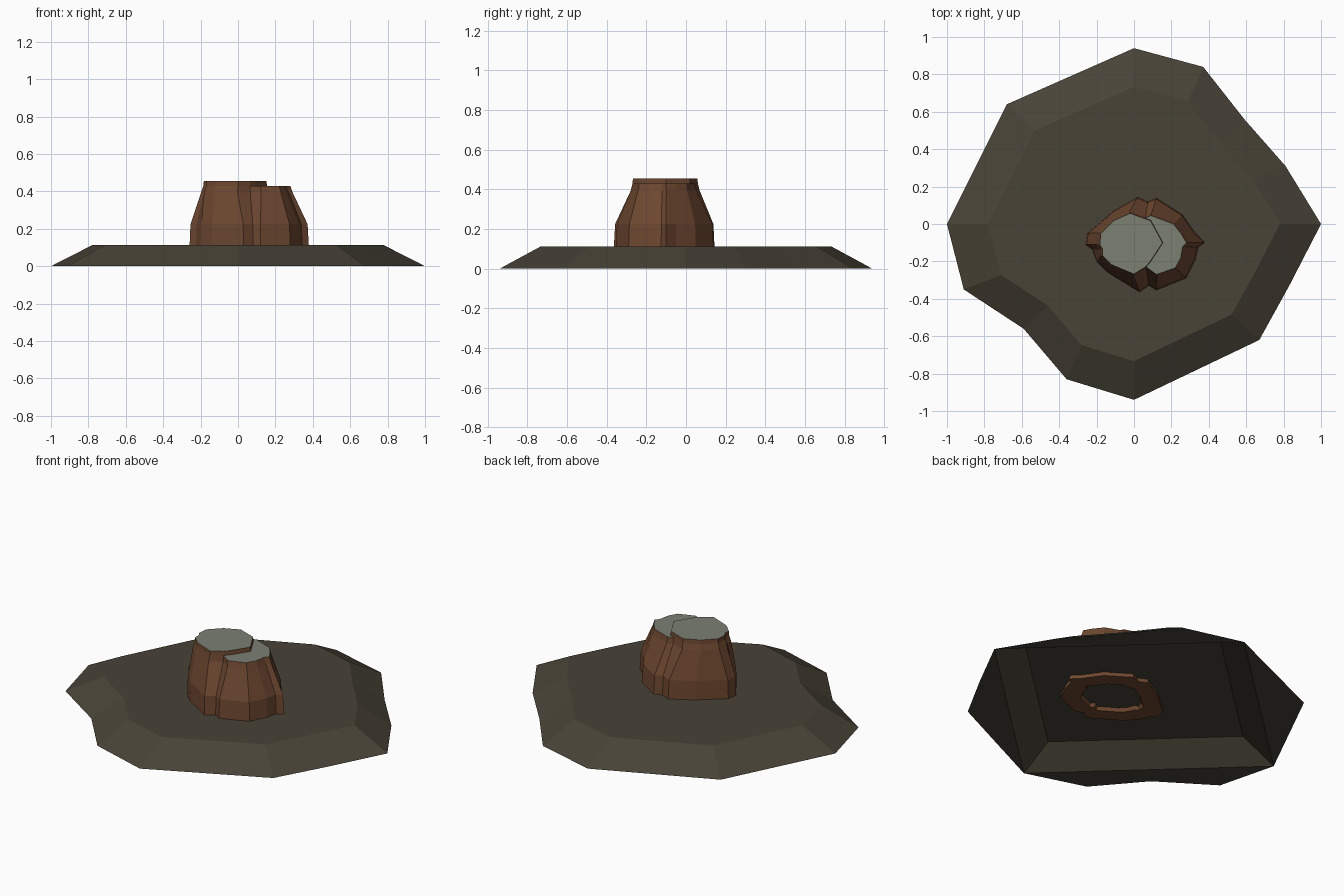
import bpy
import bmesh
from mathutils import Vector

cube = bpy.data.objects.get("Cube")
if cube:
    bpy.data.objects.remove(cube, do_unlink=True)


def material(name, rgb):
    mat = bpy.data.materials.new(name)
    mat.use_nodes = True
    color = (*rgb, 1)
    mat.diffuse_color = color
    shader = mat.node_tree.nodes["Principled BSDF"]
    shader.inputs["Base Color"].default_value = color
    shader.inputs["Roughness"].default_value = 0.9
    return mat


SOIL = material("dark soil", (0.066, 0.056, 0.038))
BARK = material("brown bark", (0.155, 0.064, 0.030))
WOOD = material("grey cut wood", (0.20, 0.215, 0.17))


def ring(bm, outline, z):
    return [bm.verts.new((x, y, z)) for x, y in outline]


def bridge(bm, lower, upper):
    """Join two rings of equal length with quads."""
    count = len(lower)
    for i in range(count):
        j = (i + 1) % count
        bm.faces.new((lower[i], lower[j], upper[j], upper[i]))


def scaled(outline, factor, center=None):
    """Scale an outline about a centre, by default its own average."""
    if center is None:
        center = sum((Vector(p) for p in outline), Vector((0, 0))) / len(outline)
    center = Vector(center)
    return [tuple(center + (Vector(p) - center) * factor) for p in outline]


def blend(a, b, t):
    return [tuple(Vector(p).lerp(Vector(q), t)) for p, q in zip(a, b)]


def finish(name, bm, materials):
    bmesh.ops.recalc_face_normals(bm, faces=bm.faces[:])
    mesh = bpy.data.meshes.new(name)
    bm.to_mesh(mesh)
    bm.free()
    for mat in materials:
        mesh.materials.append(mat)
    obj = bpy.data.objects.new(name, mesh)
    bpy.context.collection.objects.link(obj)
    return obj


# Ground mound: irregular bevelled slab with a four-sided hollow underneath
ground_outline = [
    (-1, 0), (-0.68, 0.64), (0, 0.94), (0.37, 0.84), (0.59, 0.56),
    (0.81, 0.31), (1, 0), (0.83, -0.33), (0.67, -0.62), (0, -0.94),
    (-0.36, -0.83), (-0.59, -0.56), (-0.91, -0.35)]
bm = bmesh.new()
foot = ring(bm, ground_outline, 0)
plateau = ring(bm, scaled(ground_outline, 0.78, (0, 0)), 0.112)
bridge(bm, foot, plateau)
bm.faces.new(plateau)

corners = (0, 2, 6, 9)
hollow = ring(bm, scaled([ground_outline[i] for i in corners], 0.78, (0, 0)), 0.108)
bridge(bm, [foot[i] for i in corners], hollow)
bm.faces.new(hollow)
closed = foot + foot[:1]
for start, end in zip(corners, corners[1:] + (len(foot),)):
    bm.faces.new(closed[start:end + 1])
finish("ground_mound", bm, [SOIL])

# Stump outlines, with narrow clefts in the bark
root_outline = [
    (-0.26, -0.11), (-0.25, -0.05), (-0.11, 0.07), (0.02, 0.145),
    (0.075, 0.12), (0.12, 0.14), (0.26, 0.05), (0.33, -0.05),
    (0.38, -0.10), (0.345, -0.125), (0.33, -0.19), (0.28, -0.29),
    (0.12, -0.355), (0.08, -0.33), (0.03, -0.365), (-0.14, -0.26),
    (-0.20, -0.20), (-0.225, -0.135)]
cut_outline = [
    (-0.185, -0.11), (-0.18, -0.05), (-0.11, 0.02), (-0.02, 0.06),
    (0.06, 0.03), (0.09, 0.045), (0.21, 0.0), (0.25, -0.05),
    (0.28, -0.10), (0.26, -0.12), (0.25, -0.18), (0.22, -0.235),
    (0.12, -0.27), (0.065, -0.23), (0.0, -0.27), (-0.12, -0.22),
    (-0.17, -0.17), (-0.17, -0.135)]

# Stump trunk: flared roots tapering up to the lower cut
bm = bmesh.new()
rings = [
    ring(bm, root_outline, 0.085),
    ring(bm, blend(root_outline, cut_outline, 0.08), 0.225),
    ring(bm, scaled(cut_outline, 1.05), 0.395),
    ring(bm, cut_outline, 0.43)]
for lower, upper in zip(rings, rings[1:]):
    bridge(bm, lower, upper)
bm.faces.new(rings[-1]).material_index = 1
# Hollow under the roots
rim = ring(bm, scaled(root_outline, 0.62), 0.085)
inner = ring(bm, scaled(root_outline, 0.58), 0.106)
bridge(bm, rings[0], rim)
bridge(bm, rim, inner)
bm.faces.new(inner).material_index = 2
finish("stump_trunk", bm, [BARK, WOOD, SOIL])

# Raised part of the cut, split off along a jagged step
split_edge = [(0.09, 0.02), (0.155, -0.10), (0.09, -0.20)]
raised_outline = cut_outline[13:] + cut_outline[:5] + split_edge
bm = bmesh.new()
base = ring(bm, raised_outline, 0.43)
top = ring(bm, scaled(raised_outline, 0.985), 0.455)
bridge(bm, base, top)
bm.faces.new(top).material_index = 1
finish("stump_raised_cut", bm, [BARK, WOOD])
